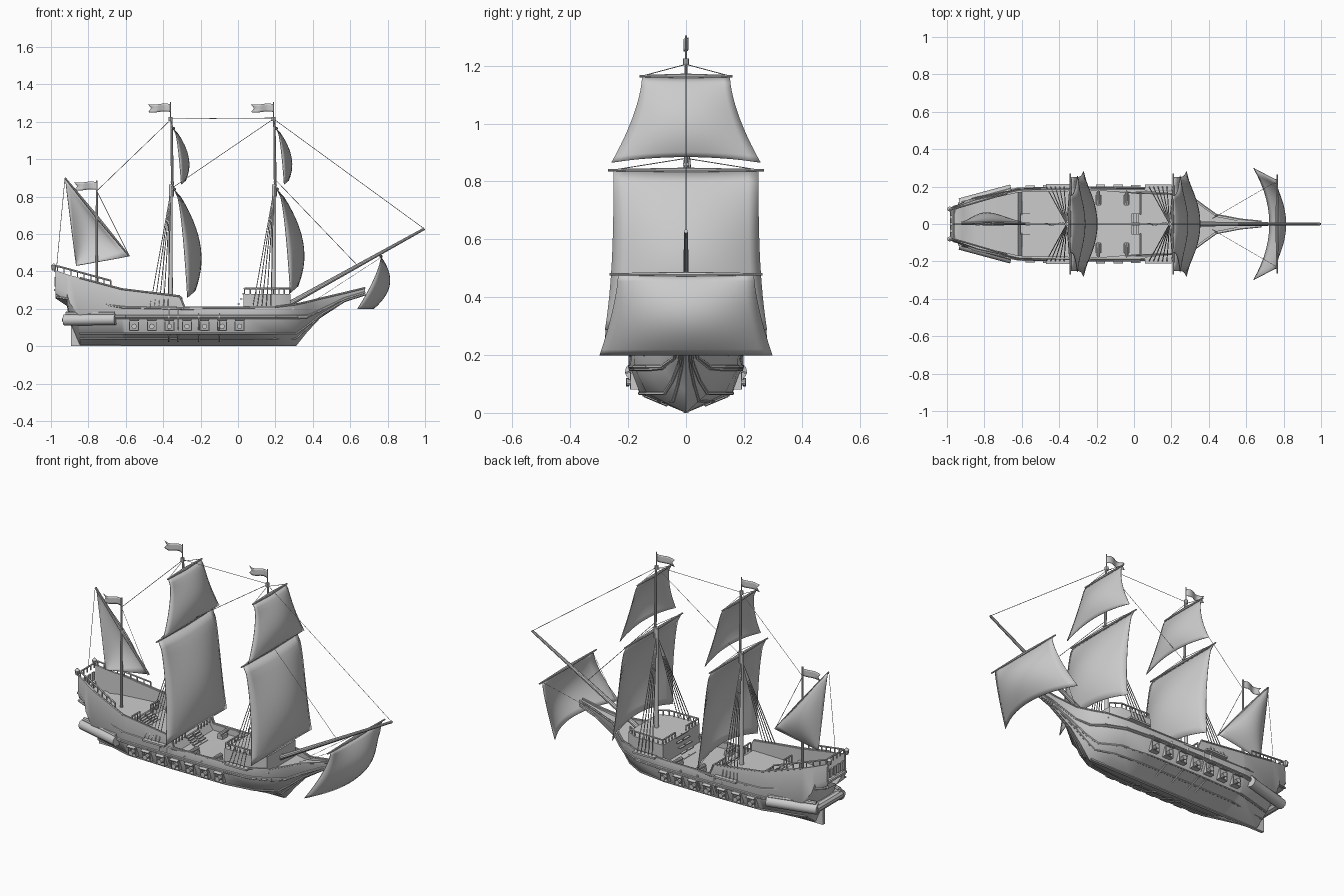
import bpy, bmesh, math
from mathutils import Vector, Matrix

if "Cube" in bpy.data.objects:
    bpy.data.objects.remove(bpy.data.objects["Cube"])

GREY = (0.6, 0.6, 0.6, 1)
mat = bpy.data.materials.new("plain grey")
mat.use_nodes = True
mat.diffuse_color = GREY
mat.node_tree.nodes["Principled BSDF"].inputs["Base Color"].default_value = GREY
made = []


def finish(bm, name):
    bmesh.ops.recalc_face_normals(bm, faces=bm.faces)
    me = bpy.data.meshes.new(name)
    bm.to_mesh(me)
    bm.free()
    me.materials.append(mat)
    ob = bpy.data.objects.new(name, me)
    bpy.context.collection.objects.link(ob)
    made.append(ob)
    return ob


def rod(bm, a, b, r1, r2=None, n=8):
    a, b = Vector(a), Vector(b)
    d = b - a
    m = Matrix.Translation((a + b) / 2) @ d.to_track_quat('Z', 'Y').to_matrix().to_4x4()
    bmesh.ops.create_cone(bm, cap_ends=True, segments=n, radius1=r1,
                          radius2=r1 if r2 is None else r2, depth=d.length, matrix=m)


def box(bm, c, s, rot=None):
    m = Matrix.Translation(c) @ (rot or Matrix()) @ Matrix.Diagonal((*s, 1))
    bmesh.ops.create_cube(bm, size=1, matrix=m)


def sheet(name, f, nu=14, nv=14, thick=0.004):
    bm = bmesh.new()
    vs = [[bm.verts.new(f(i / nu, j / nv)) for j in range(nv + 1)] for i in range(nu + 1)]
    for i in range(nu):
        for j in range(nv):
            bm.faces.new((vs[i][j], vs[i + 1][j], vs[i + 1][j + 1], vs[i][j + 1]))
    bmesh.ops.remove_doubles(bm, verts=bm.verts, dist=0.0005)
    mod = finish(bm, name).modifiers.new("thickness", 'SOLIDIFY')
    mod.thickness, mod.offset = thick, 0


# Hull stations: x, keel z, bilge ratio, wale half width, top half width, top z, deck z
ST = [(-.975, .255, .9, .09, .085, .405, .26), (-.915, .215, .85, .115, .105, .385, .26),
      (-.90, .13, .7, .125, .11, .38, .25), (-.845, 0, .6, .145, .13, .365, .25),
      (-.62, 0, .78, .19, .18, .305, .24), (-.60, 0, .8, .192, .182, .303, .21),
      (-.31, 0, .82, .196, .188, .267, .21), (-.285, 0, .82, .196, .188, .206, .17),
      (.03, 0, .82, .194, .186, .206, .17), (.2, 0, .75, .18, .178, .21, .18),
      (.31, 0, .55, .135, .145, .224, .19), (.37, .075, .55, .085, .10, .237, .21),
      (.44, .15, .6, .04, .05, .255, .24), (.57, .235, .8, .02, .025, .285, .278),
      (.68, .272, .8, .012, .014, .312, .307)]


def half(s):
    x, k, b, w, t, zt, zd = s
    zw = max(.16, k + .4 * (zt - k))
    i = max(t - .012, t * .5)
    return [Vector(p) for p in ((x, 0, k), (x, b * w, k + (zw - k) * .42), (x, w, zw),
                                (x, t, zt), (x, i, zt), (x, i, zd), (x, 0, zd))]


def side(x, lvl, s=1):
    # Point on the hull side: level 0 keel, 1 bilge, 2 wale, 3 gunwale
    for a, b in zip(ST, ST[1:]):
        if a[0] <= x <= b[0]:
            f = (x - a[0]) / (b[0] - a[0])
            h = half([p + (q - p) * f for p, q in zip(a, b)])
            break
    i = min(int(lvl), 2)
    p = h[i].lerp(h[i + 1], lvl - i)
    return Vector((p.x, p.y * s, p.z))


bm = bmesh.new()
rings = []
for st in ST:
    h = half(st)
    h += [Vector((p.x, -p.y, p.z)) for p in h[-2:0:-1]]
    rings.append([bm.verts.new(p) for p in h])
for a, b in zip(rings, rings[1:]):
    for i in range(len(a)):
        j = (i + 1) % len(a)
        bm.faces.new((a[i], a[j], b[j], b[i]))
bm.faces.new(rings[0])
bm.faces.new(rings[-1][::-1])
finish(bm, "hull")

# Planking wales, gunwale caps and vertical skids
bm = bmesh.new()
xs = [s[0] for s in ST[3:]]
for s in (1, -1):
    for lvl, r in ((.6, .005), (1, .006), (1.9, .006), (2, .006), (3, .005)):
        for a, b in zip(xs, xs[1:]):
            rod(bm, side(a, lvl, s), side(b, lvl, s), r, n=6)
    # Moulding under the raised stern bulwark
    pts = [Vector((x, side(x, 2.3, s).y, z)) for x, z in ((-.97, .262), (-.62, .208), (-.29, .2), (.3, .2))]
    for a, b in zip(pts, pts[1:]):
        rod(bm, a, b, .006, n=6)
    for x in (-.37, -.32, -.21, -.10):
        for l in (.4, .9, 1.4, 1.9):
            rod(bm, side(x, l, s), side(x, l + .5, s), .006, n=6)
finish(bm, "hull_wales")

# Rudder and keel
bm = bmesh.new()
box(bm, (-.868, 0, .08), (.05, .018, .16))
box(bm, (-.27, 0, .006), (1.15, .018, .012))
finish(bm, "rudder_and_keel")

# Quarter galleries and stern panels
bm = bmesh.new()
for s in (1, -1):
    rod(bm, (-.93, .108 * s, .14), (-.655, .182 * s, .143), .03, n=12)
    rod(bm, (-.92, .108 * s, .172), (-.66, .18 * s, .172), .012, n=8)
rod(bm, (-.915, -.115, .14), (-.915, .115, .14), .026, n=10)
box(bm, (-.977, 0, .3), (.012, .17, .012))
for y in (-.055, -.018, .018, .055):
    box(bm, (-.976, y, .345), (.008, .024, .05))
finish(bm, "stern_gallery")

# Gun ports with lids and barrels
bm = bmesh.new()
for i in range(7):
    x = -.555 + i * .094
    for s in (1, -1):
        p = side(x, 1.5, s)
        for d in (-.024, .024):
            box(bm, (x + d, p.y, .11), (.005, .03, .056))
        box(bm, (x, p.y, .084), (.05, .03, .005))
        rod(bm, (x, p.y - .01 * s, .106), (x, p.y + .028 * s, .106), .014, .011, 10)
        rod(bm, (x, p.y + .023 * s, .106), (x, p.y + .029 * s, .106), .014, n=10)
        box(bm, (x, p.y + .016 * s, .143), (.05, .034, .005), Matrix.Rotation(-.3 * s, 4, 'X'))
finish(bm, "gun_ports")

# Forecastle block
bm = bmesh.new()
vs = [bm.verts.new((x, y, z)) for z in (.17, .28)
      for x, y in ((.03, -.17), (.22, -.165), (.28, -.13), (.28, .13), (.22, .165), (.03, .17))]
bm.faces.new(vs[:6])
bm.faces.new(vs[6:])
for i in range(6):
    j = (i + 1) % 6
    bm.faces.new((vs[i], vs[j], vs[j + 6], vs[i + 6]))
finish(bm, "forecastle")


def rail(bm, a, b, n, h=.028):
    a, b, up = Vector(a), Vector(b), Vector((0, 0, h))
    rod(bm, a + up, b + up, .005, n=6)
    for i in range(n + 1):
        p = a.lerp(b, i / n)
        rod(bm, p, p + up, .0035, n=6)


# Railings
bm = bmesh.new()
for s in (1, -1):
    rail(bm, (-.965, .08 * s, .40), (-.68, .163 * s, .322), 8)
    rail(bm, (.035, .165 * s, .28), (.22, .16 * s, .28), 6)
    rail(bm, (.22, .16 * s, .28), (.275, .125 * s, .28), 2)
    rail(bm, (.035, .05 * s, .28), (.035, .165 * s, .28), 4)
    rail(bm, (-.6, .05 * s, .235), (-.6, .12 * s, .235), 3, .045)
    rail(bm, (-.3, .06 * s, .21), (-.3, .17 * s, .21), 4, .045)
rail(bm, (-.965, -.08, .40), (-.965, .08, .40), 5)
finish(bm, "railings")

# Stern lanterns
bm = bmesh.new()
for s in (1, -1):
    rod(bm, (-.97, .08 * s, .39), (-.985, .08 * s, .41), .004)
    rod(bm, (-.985, .08 * s, .405), (-.985, .08 * s, .43), .01, .014)
    rod(bm, (-.985, .08 * s, .43), (-.985, .08 * s, .442), .014, .003)
finish(bm, "stern_lanterns")

# Deck fittings: ladders, deck guns, mast channels
bm = bmesh.new()
for s in (1, -1):
    for x0, z0, z1 in ((.03, .17, .28), (-.29, .17, .21), (-.6, .21, .24)):
        d = -1 if x0 > 0 else 1
        for i in range(5):
            f = i / 4
            box(bm, (x0 + d * .05 * f, .03 * s, z1 + (z0 - z1) * f), (.014, .05, .006))
    for x in (-.04, -.19):
        rod(bm, (x, .10 * s, .196), (x, .185 * s, .2), .012, .009, 10)
        box(bm, (x, .13 * s, .18), (.034, .05, .022))
    box(bm, (-.40, .2 * s, .21), (.14, .03, .01))
    box(bm, (.13, .195 * s, .21), (.14, .03, .01))
finish(bm, "deck_fittings")

# Masts, flag poles, bowsprit
bm = bmesh.new()
for x in (-.36, .19):
    rod(bm, (x, 0, .17), (x, 0, .86), .012, .009, 12)
    rod(bm, (x + .01, 0, .80), (x + .004, 0, 1.22), .008, .006, 10)
    box(bm, (x + .005, 0, .86), (.028, .022, .008))
    rod(bm, (x, 0, 1.205), (x, 0, 1.225), .011)
    rod(bm, (x, 0, 1.2), (x, 0, 1.305), .003)
rod(bm, (-.755, 0, .24), (-.755, 0, .885), .009, .005, 10)
rod(bm, (.2, 0, .185), (.997, 0, .628), .015, .007, 10)
finish(bm, "masts_and_bowsprit")

# Square sails with their yards
yards, ropes = bmesh.new(), bmesh.new()


def square_sail(name, x, zt, zb, wt, wb, flare, e, p, c, k, lift, yard):
    def f(u, v):
        u = u * 2 - 1
        arch = 1 - u * u
        return (x + e * v ** p + c * arch * math.sin(math.pi * v * k),
                u * (wt + (wb - wt) * v ** flare), zt + (zb - zt) * v + lift * arch * v ** 3)
    sheet(name, f)
    for s in (1, -1):
        rod(yards, (x, 0, zt + .004), (x, yard * s, zt + .004), .009, .004)


def rope(a, b, r=.0015):
    rod(ropes, a, b, r, n=4)


for n, m, foot in (("main", -.36, .26), ("fore", .19, .285)):
    square_sail(n + "_course", m + .02, .835, foot, .25, .28, 3, .07, .5, .088, .85, .035, .27)
    square_sail(n + "_topsail", m + .015, 1.16, .865, .152, .258, 1.6, .042, .5, .05, .85, .02, .16)
    for s in (1, -1):
        rope((m, 0, 1.205), (m + .015, .15 * s, 1.165))
        rope((m, 0, .88), (m + .02, .25 * s, .84))
        for i in range(5):
            rope((m, 0, .82), (m - .11 + i * .024, .2 * s, .21), .0025)
square_sail("sprit_sail", .765, .475, .2, .235, .298, 1.5, -.125, 1.4, .105, .7, 0, .265)

# Lateen sail on the mizzen, its belly deepest close to the yard
A, B, C = Vector((-.925, 0, .9)), Vector((-.58, 0, .48)), Vector((-.865, 0, .43))


def lateen(u, v):
    q = A.lerp(B, u).lerp(C, v)
    q.y += .05 * math.sin(math.pi * u) * math.sin(math.pi * v ** .6) + .01
    return q


sheet("lateen_sail", lateen)
for end in (A, B):
    rod(yards, A.lerp(B, .5), end, .008, .004)
finish(yards, "yards")

# Stays and braces
for a, b in (((-.925, .9), (-.97, .42)), ((-.755, .83), (-.36, 1.21)), ((-.755, .83), (-.585, .49)),
             ((-.36, 1.215), (.19, 1.22)), ((-.36, .84), (.19, 1.215)), ((.19, 1.215), (.995, .628)),
             ((.19, .9), (.64, .43))):
    rope((a[0], 0, a[1]), (b[0], 0, b[1]))
for s in (1, -1):
    rope((.42, .03 * s, .25), (.765, .23 * s, .475), .001)
finish(ropes, "rigging")

# Waving flags
for n, x, z in (("main", -.36, 1.252), ("fore", .19, 1.252), ("mizzen", -.755, .835)):
    sheet(n + "_flag", lambda u, v: (x - .12 * u + .04 * max(0, u - .6) * (1 - abs(2 * v - 1)),
                                     .008 * math.sin(u * 7),
                                     z + .042 * v + .003 * math.sin(u * 6)), 12, 4, .002)

for ob in bpy.context.selected_objects:
    ob.select_set(False)
for ob in made:
    ob.select_set(True)
bpy.context.view_layer.objects.active = made[0]
bpy.ops.object.shade_smooth_by_angle(angle=math.radians(35))
